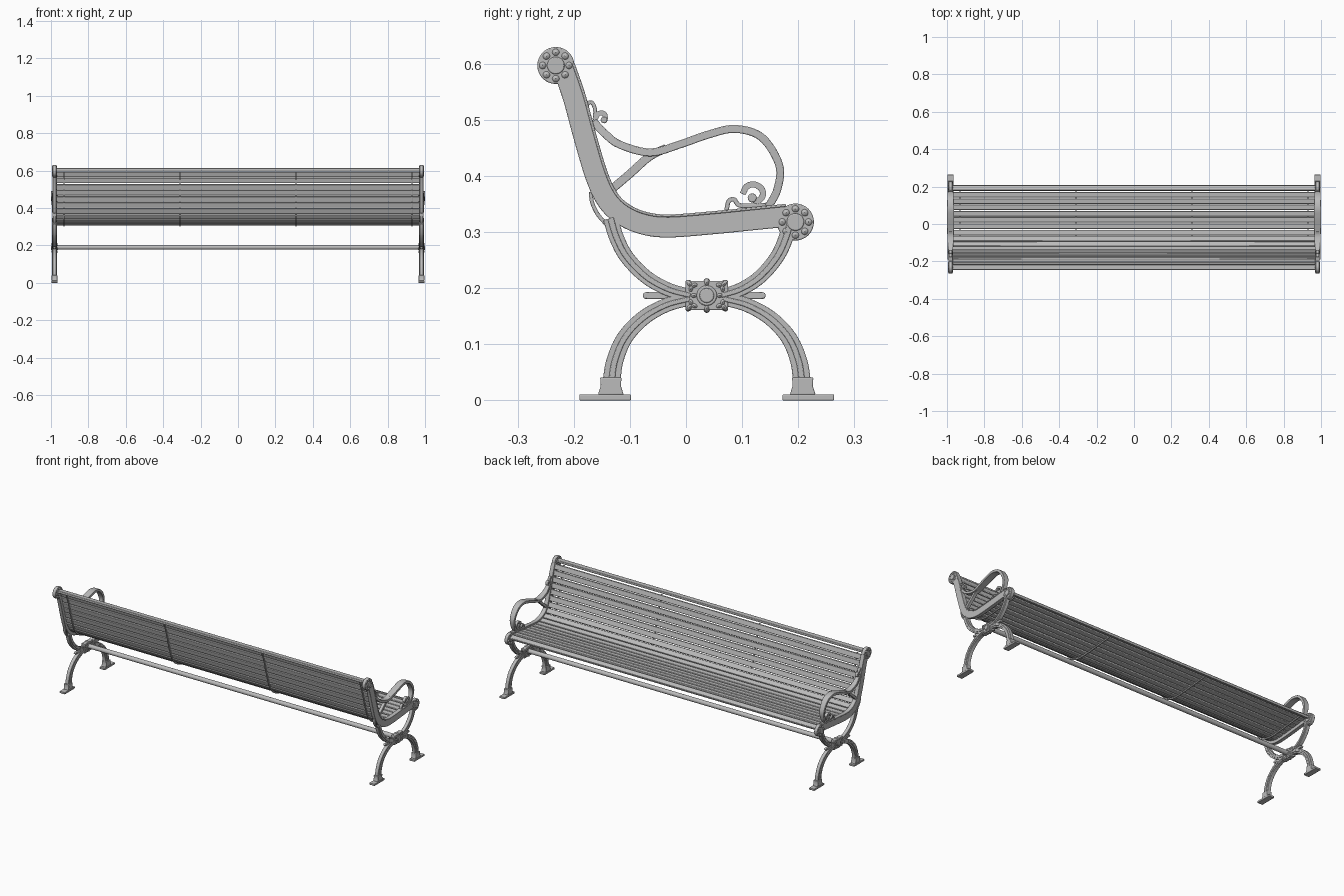
import bpy, bmesh, math
from mathutils import Matrix, Vector

cube = bpy.data.objects.get("Cube")
if cube:
    bpy.data.objects.remove(cube)

GREY = (0.5, 0.5, 0.5, 1)
metal = bpy.data.materials.new("painted grey")
metal.diffuse_color = GREY
metal.use_nodes = True
metal.node_tree.nodes["Principled BSDF"].inputs["Base Color"].default_value = GREY

END_X = 0.981   # centre of each end frame
MID_Y = 0.037   # centre of the leg arches
HUB_Z = 0.187


def finish(name, bm, mirror=True, bevel=0.0):
    bmesh.ops.recalc_face_normals(bm, faces=bm.faces)
    mesh = bpy.data.meshes.new(name)
    bm.to_mesh(mesh)
    bm.free()
    mesh.materials.append(metal)
    ob = bpy.data.objects.new(name, mesh)
    bpy.context.collection.objects.link(ob)
    if bevel:
        mod = ob.modifiers.new("soft_edges", 'BEVEL')
        mod.width, mod.segments = bevel, 2
        mod.limit_method, mod.angle_limit = 'ANGLE', math.radians(50)
    if mirror:
        ob.modifiers.new("other_end", 'MIRROR')
    bpy.ops.object.select_all(action='DESELECT')
    ob.select_set(True)
    bpy.context.view_layer.objects.active = ob
    bpy.ops.object.shade_smooth_by_angle(angle=math.radians(40))


def spline(pts, steps=6):
    """Smooth curve through points in the side plane."""
    p = [Vector(q) for q in pts]
    p = [2 * p[0] - p[1]] + p + [2 * p[-1] - p[-2]]
    out = []
    for a, b, c, d in zip(p, p[1:], p[2:], p[3:]):
        for i in range(steps):
            t = i / steps
            out.append(0.5 * (2 * b + (c - a) * t + (2 * a - 5 * b + 4 * c - d) * t * t
                              + (3 * b - a - 3 * c + d) * t ** 3))
    return out + [p[-2]]


def normals(path):
    res = []
    for i in range(len(path)):
        t = (path[min(i + 1, len(path) - 1)] - path[max(i - 1, 0)]).normalized()
        res.append(Vector((-t.y, t.x)))
    return res


def ribbon(name, pts, w0, w1=None, half=0.01, x=END_X, shift=0.0, bulge=0.0,
           mirror=True, bevel=0.0015, steps=6):
    """Flat bar swept along a side-plane curve."""
    path = spline(pts, steps)
    w1 = w0 if w1 is None else w1
    bm = bmesh.new()
    rings = []
    for i, (p, n) in enumerate(zip(path, normals(path))):
        t = i / (len(path) - 1)
        w = (w0 + (w1 - w0) * t) / 2
        h = half + bulge * math.sin(math.pi * t)
        rings.append([bm.verts.new((x + sx * h, *(p + n * (shift + sn * w))))
                      for sx, sn in ((-1, -1), (1, -1), (1, 1), (-1, 1))])
    for r, s in zip(rings, rings[1:]):
        for k in range(4):
            m = (k + 1) % 4
            bm.faces.new((r[k], r[m], s[m], s[k]))
    bm.faces.new(rings[0])
    bm.faces.new(rings[-1])
    finish(name, bm, mirror, bevel)


def plate(name, outline, half):
    """Side outline given thickness along x."""
    bm = bmesh.new()
    f = bm.faces.new([bm.verts.new((END_X - half, y, z)) for y, z in outline])
    ext = bmesh.ops.extrude_face_region(bm, geom=[f])
    verts = [v for v in ext["geom"] if isinstance(v, bmesh.types.BMVert)]
    bmesh.ops.translate(bm, verts=verts, vec=(2 * half, 0, 0))
    finish(name, bm, True, 0.002)


def disc(name, y, z, r, half, x=END_X, mirror=True, bevel=0.002):
    bm = bmesh.new()
    bmesh.ops.create_cone(bm, cap_ends=True, segments=32, radius1=r, radius2=r, depth=2 * half,
                          matrix=Matrix.Translation((x, y, z)) @ Matrix.Rotation(math.pi / 2, 4, 'Y'))
    finish(name, bm, mirror, bevel)


def petals(name, y, z, ring, length, width, half, count=8, start=0.0):
    bm = bmesh.new()
    for k in range(count):
        mat = (Matrix.Translation((END_X, y, z)) @ Matrix.Rotation(start + math.tau * k / count, 4, 'X')
               @ Matrix.Translation((0, ring, 0)) @ Matrix.Diagonal((half, length, width, 1)))
        bmesh.ops.create_uvsphere(bm, u_segments=12, v_segments=8, radius=1, matrix=mat)
    finish(name, bm)


# Curved side rail carrying back and seat
RAIL = [(-0.218, 0.595), (-0.199, 0.54), (-0.18, 0.47), (-0.159, 0.40), (-0.139, 0.358),
        (-0.112, 0.332), (-0.075, 0.316), (-0.03, 0.311), (0.05, 0.317), (0.11, 0.323), (0.18, 0.33)]
ribbon("side_rail", RAIL, 0.041, half=0.010)
ribbon("side_rail_rim", RAIL, 0.005, half=0.012, shift=0.018)

# Rosettes at both rail ends
for part, y, z in (("back", -0.232, 0.597), ("seat", 0.195, 0.318)):
    disc(part + "_rosette", y, z, 0.033, 0.010)
    disc(part + "_rosette_centre", y, z, 0.0155, 0.014)
    petals(part + "_rosette_petals", y, z, 0.0235, 0.009, 0.009, 0.0145)

# Armrest, brace and scrolls
ARM = [(-0.165, 0.497), (-0.145, 0.476), (-0.118, 0.456), (-0.064, 0.442), (-0.012, 0.456),
       (0.04, 0.474), (0.0875, 0.484), (0.135, 0.469), (0.166, 0.42), (0.163, 0.377), (0.147, 0.345)]
ribbon("armrest", ARM, 0.014, half=0.009, bulge=0.010)
ribbon("armrest_brace", [(-0.14, 0.37), (-0.1, 0.404), (-0.066, 0.434), (-0.035, 0.45)],
       0.015, half=0.009)
SCROLLS = {
    "arm_scroll": (0.011, [(0.101, 0.368), (0.108, 0.381), (0.121, 0.385), (0.134, 0.378),
                           (0.137, 0.366), (0.129, 0.356), (0.118, 0.359)]),
    "seat_scroll": (0.008, [(0.072, 0.338), (0.076, 0.355), (0.086, 0.358), (0.095, 0.348),
                            (0.12, 0.347), (0.15, 0.349)]),
    "back_scroll": (0.007, [(-0.178, 0.508), (-0.176, 0.527), (-0.168, 0.531), (-0.162, 0.518),
                            (-0.163, 0.495)]),
    "upper_scroll": (0.009, [(-0.163, 0.5), (-0.156, 0.511), (-0.146, 0.511), (-0.143, 0.501)]),
    "rear_scroll": (0.007, [(-0.17, 0.372), (-0.167, 0.352), (-0.156, 0.33), (-0.136, 0.308)]),
}
for name, (width, pts) in SCROLLS.items():
    ribbon(name, pts, width, half=0.008)
disc("arm_scroll_bud", 0.118, 0.361, 0.008, 0.009)
disc("upper_scroll_bud", -0.146, 0.5, 0.006, 0.009)

# Cradle and leg arches, each with a raised central ridge
CRADLE = [(0.175, 0.325), (0.164, 0.29), (0.145, 0.255), (0.11, 0.22), (0.07, 0.198), (0.03, 0.187)]
LEG = [(0.17, 0.03), (0.164, 0.07), (0.146, 0.112), (0.113, 0.147), (0.072, 0.17), (0.03, 0.181)]
for side, s, reach, tip in (("front", 1, 0.86, 0.099), ("rear", -1, 0.98, 0.108)):
    for part, arc, scale, w in (("cradle", CRADLE, reach, 0.027), ("leg", LEG, 1, 0.032)):
        pts = [(MID_Y + s * a * scale, b) for a, b in arc]
        ribbon(f"{side}_{part}", pts, w, 0.023, half=0.010)
        ribbon(f"{side}_{part}_ridge", pts, 0.011, 0.008, half=0.013)

    # Feet
    plate(side + "_foot_plate", [(MID_Y + s * a, b) for a, b in
                                 ((0.135, 0), (0.227, 0), (0.227, 0.011), (0.135, 0.011))], 0.0165)
    plate(side + "_foot_block", [(MID_Y + s * a, b) for a, b in
                                 ((0.148, 0.01), (0.194, 0.01), (0.189, 0.026), (0.19, 0.041),
                                  (0.152, 0.041), (0.153, 0.026))], 0.015)

    # Side finials beside the hub
    ribbon(side + "_finial", [(MID_Y + s * 0.03, HUB_Z), (MID_Y + s * tip, HUB_Z)], 0.012, half=0.007)
    disc(side + "_finial_tip", MID_Y + s * tip, HUB_Z, 0.006, 0.007)

# Hub ornament where the arches meet
plate("hub_block", [(MID_Y + a * 0.038, HUB_Z + b * 0.026)
                    for a, b in ((-1, -1), (1, -1), (1, 1), (-1, 1))], 0.012)
disc("hub_ring", MID_Y, HUB_Z, 0.018, 0.014)
disc("hub_centre", MID_Y, HUB_Z, 0.013, 0.0175)
petals("hub_upright_petals", MID_Y, HUB_Z, 0.023, 0.008, 0.006, 0.0165, 4)
for s in (-1, 1):
    for k in (-1, 1):
        petals("hub_leaf", MID_Y + s * 0.027, HUB_Z + k * 0.017, 0.005, 0.009, 0.006, 0.016, 3,
               math.atan2(k, s))

# Stretcher bar between the ends
disc("stretcher_bar", MID_Y, HUB_Z + 0.003, 0.0125, END_X - 0.005, x=0, mirror=False, bevel=0)

# Slats spaced evenly along the rail curve, rolling over at the top and front
SLAT_PATH = [(-0.247, 0.599), (-0.228, 0.603), (-0.211, 0.585)] + RAIL[1:-1] + [(0.17, 0.329), (0.207, 0.319)]
COUNT = 19
fine = spline(SLAT_PATH, 24)
norms = normals(fine)
dist = [0.0]
for a, b in zip(fine, fine[1:]):
    dist.append(dist[-1] + (b - a).length)
pitch = dist[-1] / COUNT
for k in range(COUNT):
    target = (k + 0.5) * pitch
    i = min(range(len(dist)), key=lambda j: abs(dist[j] - target))
    n = norms[i]
    t = Vector((n.y, -n.x))
    c = fine[i] + n * 0.003
    ribbon(f"slat_{k + 1}", [c - t * pitch * 0.42, c + t * pitch * 0.42], 0.014,
           half=END_X - 0.008, x=0, mirror=False, bevel=0.003, steps=1)

# Thin straps under the slats
for part, x in (("inner", 0.31), ("outer", 0.93)):
    ribbon(part + "_strap", RAIL, 0.008, half=0.003, x=x, shift=-0.007)
